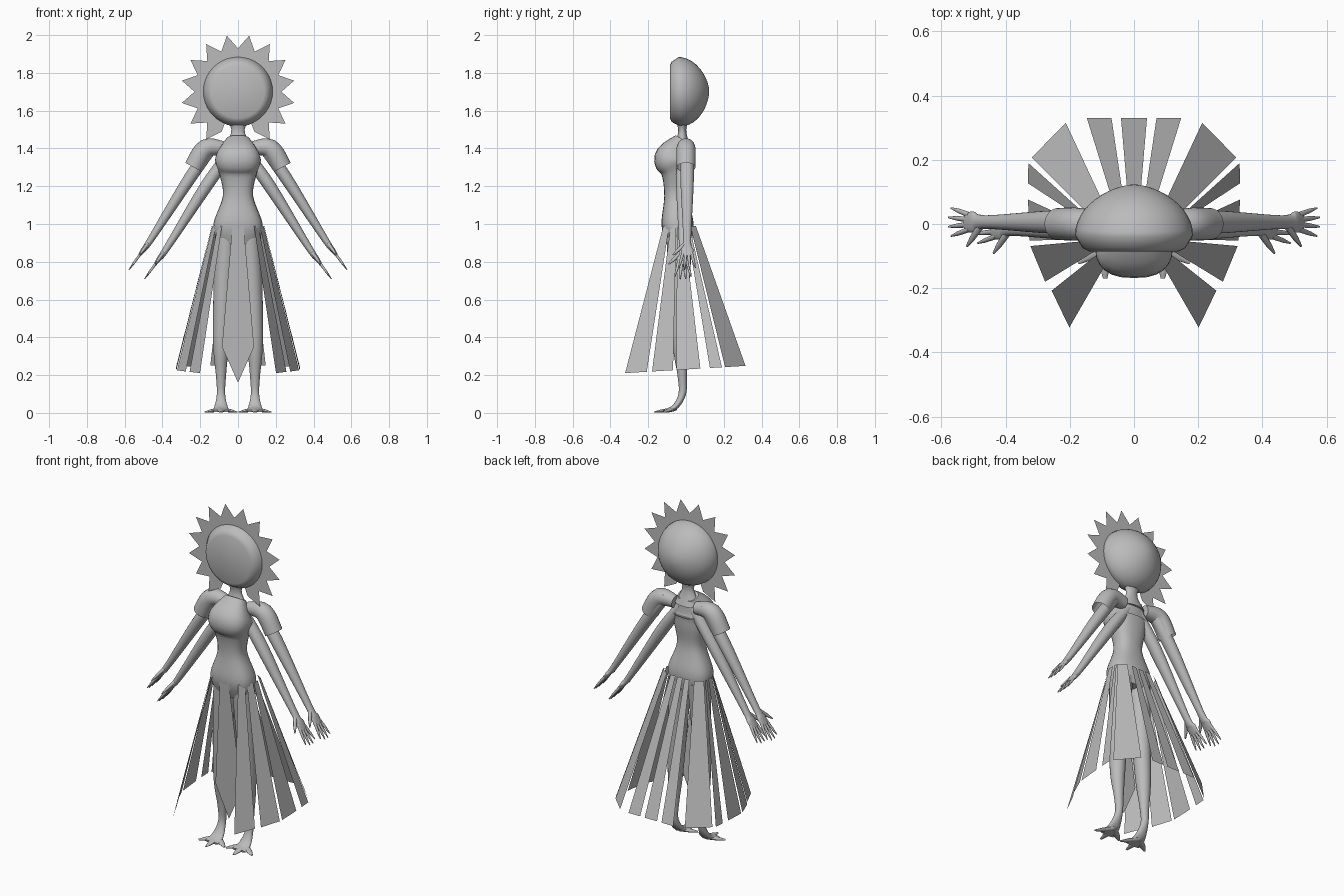
import bpy, bmesh
from math import sin, cos, pi, radians, copysign
from mathutils import Vector

if "Cube" in bpy.data.objects:
    bpy.data.objects.remove(bpy.data.objects["Cube"], do_unlink=True)

GREY = (0.5, 0.5, 0.5, 1)
grey = bpy.data.materials.new("plain grey")
grey.use_nodes = True
grey.diffuse_color = GREY
grey.node_tree.nodes["Principled BSDF"].inputs["Base Color"].default_value = GREY

ACROSS, DEPTH, UP = Vector((1, 0, 0)), Vector((0, 1, 0)), Vector((0, 0, 1))


def finish(name, bm, mirror=False, smooth=True):
    bmesh.ops.recalc_face_normals(bm, faces=bm.faces)
    for face in bm.faces:
        face.smooth = smooth
    mesh = bpy.data.meshes.new(name)
    bm.to_mesh(mesh)
    bm.free()
    mesh.materials.append(grey)
    part = bpy.data.objects.new(name, mesh)
    bpy.context.collection.objects.link(part)
    if mirror:
        part.modifiers.new("mirror", 'MIRROR').use_mirror_merge = False
    if smooth:
        bpy.ops.object.select_all(action='DESELECT')
        part.select_set(True)
        bpy.context.view_layer.objects.active = part
        bpy.ops.object.shade_smooth_by_angle(angle=radians(50))


def smooth_path(keys, steps=5):
    """Catmull-Rom spline through stations of any number of values."""
    keys = [Vector(key) for key in keys]
    padded = [keys[0]] + keys + [keys[-1]]
    path = []
    for before, start, end, after in zip(padded, padded[1:], padded[2:], padded[3:]):
        for step in range(steps):
            t = step / steps
            tangent_in, tangent_out = (end - before) / 2, (after - start) / 2
            bend = (end - start) * 3 - tangent_in * 2 - tangent_out
            rest = (start - end) * 2 + tangent_in + tangent_out
            path.append(start + tangent_in * t + bend * t * t + rest * t ** 3)
    return path + [keys[-1]]


def loft(bm, stations, ref, sides=24, power=1, open_end=False):
    """Skin rings (x, y, z, radius along ref, other radius) along a path."""
    points = [Vector(station[:3]) for station in stations]
    last = len(points) - 1
    rings = []
    for i, station in enumerate(stations):
        along = (points[min(i + 1, last)] - points[max(i - 1, 0)]).normalized()
        other = along.cross(ref).normalized()
        main = other.cross(along)
        ring = []
        for k in range(sides):
            turn = 2 * pi * k / sides
            c, s = [copysign(abs(w) ** power, w) for w in (cos(turn), sin(turn))]
            ring.append(bm.verts.new(points[i] + main * c * station[3] + other * s * station[4]))
        rings.append(ring)
    for low, high in zip(rings, rings[1:]):
        for k in range(sides):
            bm.faces.new((low[k - 1], low[k], high[k], high[k - 1]))
    bm.faces.new(rings[0])
    if not open_end:
        bm.faces.new(rings[-1])


def spike(bm, base, tip, ref, width, thickness):
    """Tapered finger or toe."""
    stations = []
    for along, taper in ((0, 1), (0.6, 0.8), (1, 0.3)):
        centre = base.lerp(tip, along)
        stations.append((*centre, width * taper, thickness * taper))
    loft(bm, stations, ref, sides=10)


# Torso with bust: height, half width, front and back
bm = bmesh.new()
torso = [(0.9, 0.11, -0.1, 0.03), (1, 0.13, -0.13, 0.04), (1.15, 0.08, -0.115, 0.01),
         (1.27, 0.1, -0.13, 0.02), (1.35, 0.12, -0.167, 0.03), (1.45, 0.06, -0.06, 0.02)]
stations = [(0, (front + back) / 2, z, width, (back - front) / 2) for z, width, front, back in torso]
loft(bm, smooth_path(stations), ACROSS, power=0.8)
finish("torso", bm)

# Neck flaring into the chin
bm = bmesh.new()
neck = [(0, -0.02, z, width, width * 0.6) for z, width in ((1.4, 0.08), (1.5, 0.035), (1.6, 0.1))]
loft(bm, smooth_path(neck), ACROSS)
finish("neck", bm)

# Head: flat round face in front, rounded dome behind
HEAD_Z, CROWN_Y = 1.7, -0.035
bm = bmesh.new()
head = [(0, -0.085, HEAD_Z, 0.14, 0.14), (0, -0.075, HEAD_Z, 0.16, 0.16)]
for i in range(12):
    angle = radians(i * 7.5)
    radius = 0.184 * cos(angle) ** 1.2
    head.append((0, CROWN_Y + 0.158 * sin(angle), HEAD_Z + 0.01 * sin(angle), radius, radius))
loft(bm, head, ACROSS, sides=40)
finish("head", bm)

# Flat sunburst crown around the head, open below at the neck
bm = bmesh.new()
half = pi / 16


def crown_point(turn, radius):
    return bm.verts.new((radius * sin(turn), CROWN_Y, HEAD_Z + radius * cos(turn)))


for i in range(-13, 14, 2):
    left, middle, right = [(i + side) * half for side in (-1, 0, 1)]
    inner = [crown_point(turn, 0.16) for turn in (left, middle, right)]
    outer = [crown_point(right, 0.23), crown_point(middle, 0.303), crown_point(left, 0.23)]
    bm.faces.new(inner + outer)
finish("sunburst_crown", bm, smooth=False)

# Short open sleeves
bm = bmesh.new()
sleeve = [(x, 0, z, radius, radius) for x, z, radius in
          ((0.07, 1.4, 0.035), (0.17, 1.4, 0.05), (0.235, 1.3, 0.05))]
loft(bm, smooth_path(sleeve), DEPTH, open_end=True)
finish("sleeves", bm, mirror=True)


# Two pairs of arms with hands, the lower pair shifted in and down
def arm_pair(name, shift):
    bm = bmesh.new()
    arm = [(0.12, 0, 1.43, 0.03, 0.03), (0.25, 0, 1.25, 0.036, 0.033), (0.46, 0, 0.92, 0.021, 0.018),
           (0.5, 0, 0.865, 0.033, 0.013), (0.525, 0, 0.83, 0.028, 0.007)]
    loft(bm, smooth_path([Vector(key) + Vector((*shift, 0, 0)) for key in arm]), DEPTH)
    wrist, palm_end = [Vector(arm[i][:3]) + shift for i in (2, 4)]
    reach = (palm_end - wrist).normalized()
    for i in range(4):
        side = i - 1.5
        base = palm_end - reach * 0.02 + DEPTH * side * 0.015
        tip = base + reach * (0.112 - 0.007 * side * side) + DEPTH * side * 0.014
        spike(bm, base, tip, DEPTH, 0.009, 0.008)
    thumb = wrist.lerp(palm_end, 0.3) - DEPTH * 0.015
    spike(bm, thumb, thumb + reach * 0.07 - DEPTH * 0.06, DEPTH, 0.012, 0.01)
    finish(name, bm, mirror=True)


arm_pair("upper_arms", Vector((0, 0.006, 0)))
arm_pair("lower_arms", Vector((-0.083, -0.016, -0.048)))

# Legs, each running down into a flat foot with three splayed toes
bm = bmesh.new()
leg = [(0.06, -0.035, 0.95, 0.06, 0.07), (0.075, -0.035, 0.7, 0.054, 0.056),
       (0.09, -0.03, 0.37, 0.042, 0.042), (0.09, -0.02, 0.2, 0.027, 0.025),
       (0.09, -0.02, 0.1, 0.022, 0.02), (0.09, -0.06, 0.03, 0.036, 0.015), (0.09, -0.12, 0.01, 0.046, 0.007)]
loft(bm, smooth_path(leg), ACROSS)
ball = Vector((0.09, -0.065, 0.02))
for splay in (-1, 0, 1):
    tip = Vector((0.09 + 0.085 * splay, -0.17 + 0.05 * abs(splay), 0.004))
    sideways = (tip - ball).cross(UP).normalized()
    spike(bm, ball, tip, sideways, 0.022, 0.011)
finish("legs", bm, mirror=True)

# Skirt of flat strips fanning from the hips, by start and end direction in degrees
bm = bmesh.new()
for pair in ((-58, -39), (-33, -12), (-9, 13), (21, 30), (33, 56), (66, 78), (83, 90)):
    hem, waist = [], []
    for degrees in pair:
        c, s = cos(radians(degrees)), sin(radians(degrees))
        squared = min(0.33 / max(c, abs(s)), 0.38)
        radius = 0.33 if -50 < degrees < 0 else squared
        x, y = radius * c, radius * s
        hem.append(bm.verts.new((x, y, 0.23 + 0.06 * y)))
        waist.append(bm.verts.new((x * 0.42, y * 0.27 - 0.033, 0.99)))
    bm.faces.new(hem + waist[::-1])
finish("skirt_strips", bm, mirror=True, smooth=False)

# Pointed front panel hanging between the legs
bm = bmesh.new()
edge = [(0.03, -0.128, 0.99), (0.085, -0.09, 0.35)]
outline = edge + [(0, -0.085, 0.16)] + [(-x, y, z) for x, y, z in reversed(edge)]
bm.faces.new([bm.verts.new(point) for point in outline])
finish("front_panel", bm, smooth=False)
